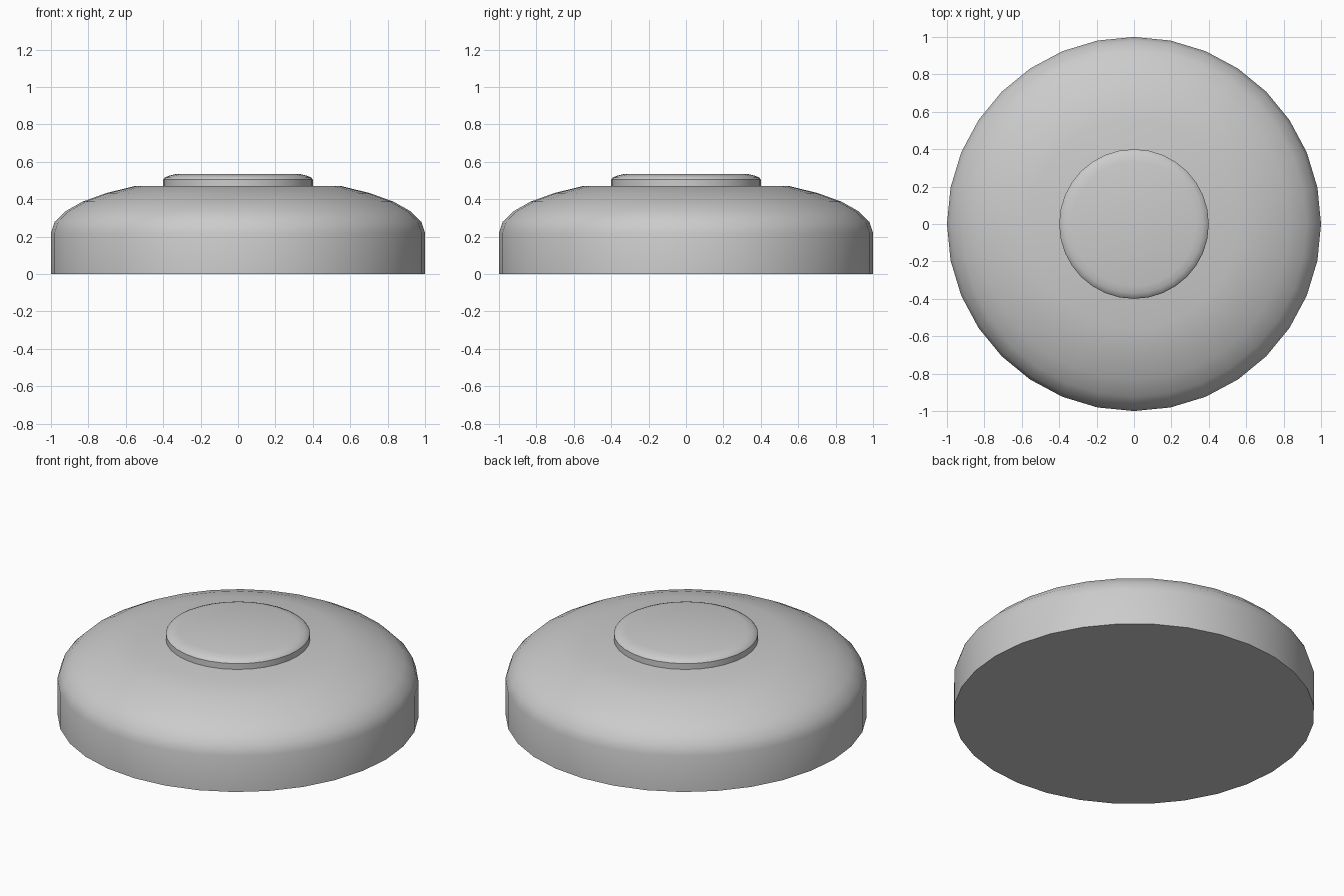
import bpy, bmesh, math

if "Cube" in bpy.data.objects:
    bpy.data.objects.remove(bpy.data.objects["Cube"])

SEGMENTS = 32
STEP = math.radians(11.25)


def lathe(name, profile):
    """Revolve (radius, z) points around z, capping both ends."""
    bm = bmesh.new()
    rings = []
    for r, z in profile:
        rings.append([bm.verts.new((r * math.cos(2 * math.pi * i / SEGMENTS),
                                    r * math.sin(2 * math.pi * i / SEGMENTS), z))
                      for i in range(SEGMENTS)])
    for a, b in zip(rings, rings[1:]):
        for i in range(SEGMENTS):
            j = (i + 1) % SEGMENTS
            bm.faces.new((a[i], a[j], b[j], b[i]))
    bm.faces.new(rings[0][::-1])
    bm.faces.new(rings[-1])
    mesh = bpy.data.meshes.new(name)
    bm.to_mesh(mesh)
    bm.free()
    obj = bpy.data.objects.new(name, mesh)
    bpy.context.collection.objects.link(obj)
    bpy.ops.object.select_all(action='DESELECT')
    obj.select_set(True)
    bpy.context.view_layer.objects.active = obj
    bpy.ops.object.shade_smooth_by_angle(angle=math.radians(30))
    return obj


def dome(radius, base, height, steps):
    """Lower part of a flattened dome, cut off flat after some steps."""
    return [(radius * math.cos(k * STEP), base + height * math.sin(k * STEP))
            for k in range(steps + 1)]


# Straight rim with a truncated dome on top
lathe("housing", [(1.0, 0.0)] + dome(1.0, 0.22, 0.30, 5))

# Raised round button with a softened upper edge
lathe("button", [(0.4, 0.46)] + dome(0.4, 0.505, 0.053, 3))
